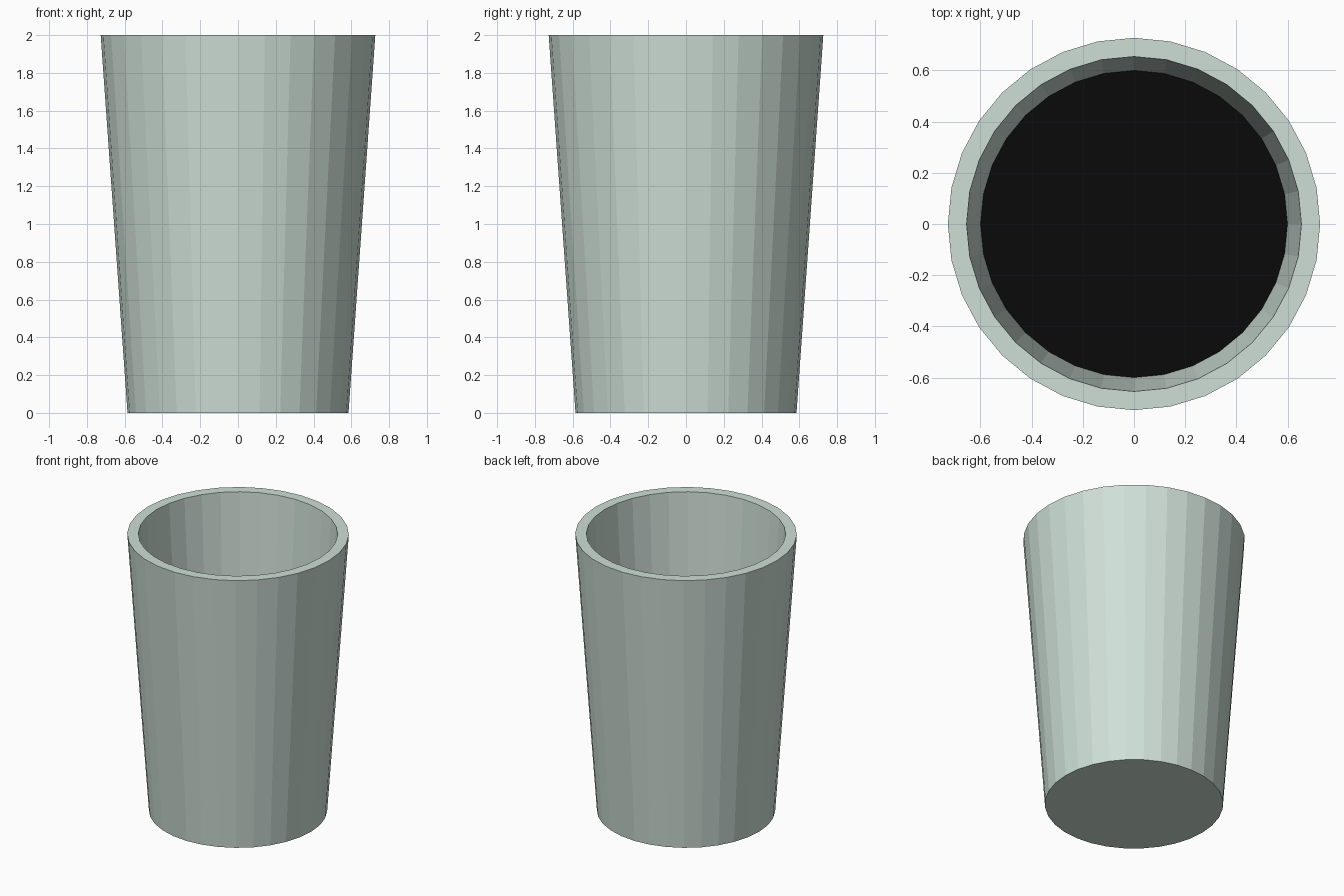
import bpy, bmesh
from math import cos, sin, tau

if "Cube" in bpy.data.objects:
    bpy.data.objects.remove(bpy.data.objects["Cube"])

SIDES = 32


def material(name, color):
    mat = bpy.data.materials.new(name)
    mat.diffuse_color = color
    mat.use_nodes = True
    mat.node_tree.nodes["Principled BSDF"].inputs["Base Color"].default_value = mat.diffuse_color
    return mat


def lathe(name, profile, mat):
    """Flat-faced surface of revolution, capped at both profile ends."""
    bm = bmesh.new()
    rings = [[bm.verts.new((r * cos(tau * i / SIDES), r * sin(tau * i / SIDES), z))
              for i in range(SIDES)] for r, z in profile]
    for a, b in zip(rings, rings[1:]):
        for i in range(SIDES):
            j = (i + 1) % SIDES
            bm.faces.new((a[i], a[j], b[j], b[i]))
    bm.faces.new(rings[0][::-1])
    bm.faces.new(rings[-1])
    mesh = bpy.data.meshes.new(name)
    bm.to_mesh(mesh)
    bm.free()
    mesh.materials.append(mat)
    obj = bpy.data.objects.new(name, mesh)
    bpy.context.collection.objects.link(obj)
    return obj


# Tapered cup: outer wall, rim, parallel inner wall, inner floor
OUT_BOTTOM, OUT_TOP, IN_TOP, HEIGHT, FLOOR = 0.585, 0.727, 0.654, 2.0, 0.07
slope = (OUT_TOP - OUT_BOTTOM) / HEIGHT


def inner_radius(z):
    return IN_TOP - slope * (HEIGHT - z)


lathe("cup", [(OUT_BOTTOM, 0), (OUT_TOP, HEIGHT), (IN_TOP, HEIGHT),
              (inner_radius(FLOOR), FLOOR)],
      material("pale_green", (0.62, 0.74, 0.68, 1)))

# Dark drink filling the cup up to its visible surface
LEVEL = 1.25
lathe("drink", [(inner_radius(FLOOR) - 0.002, FLOOR + 0.005),
                (inner_radius(LEVEL) - 0.001, LEVEL)],
      material("black_drink", (0.003, 0.003, 0.003, 1)))
